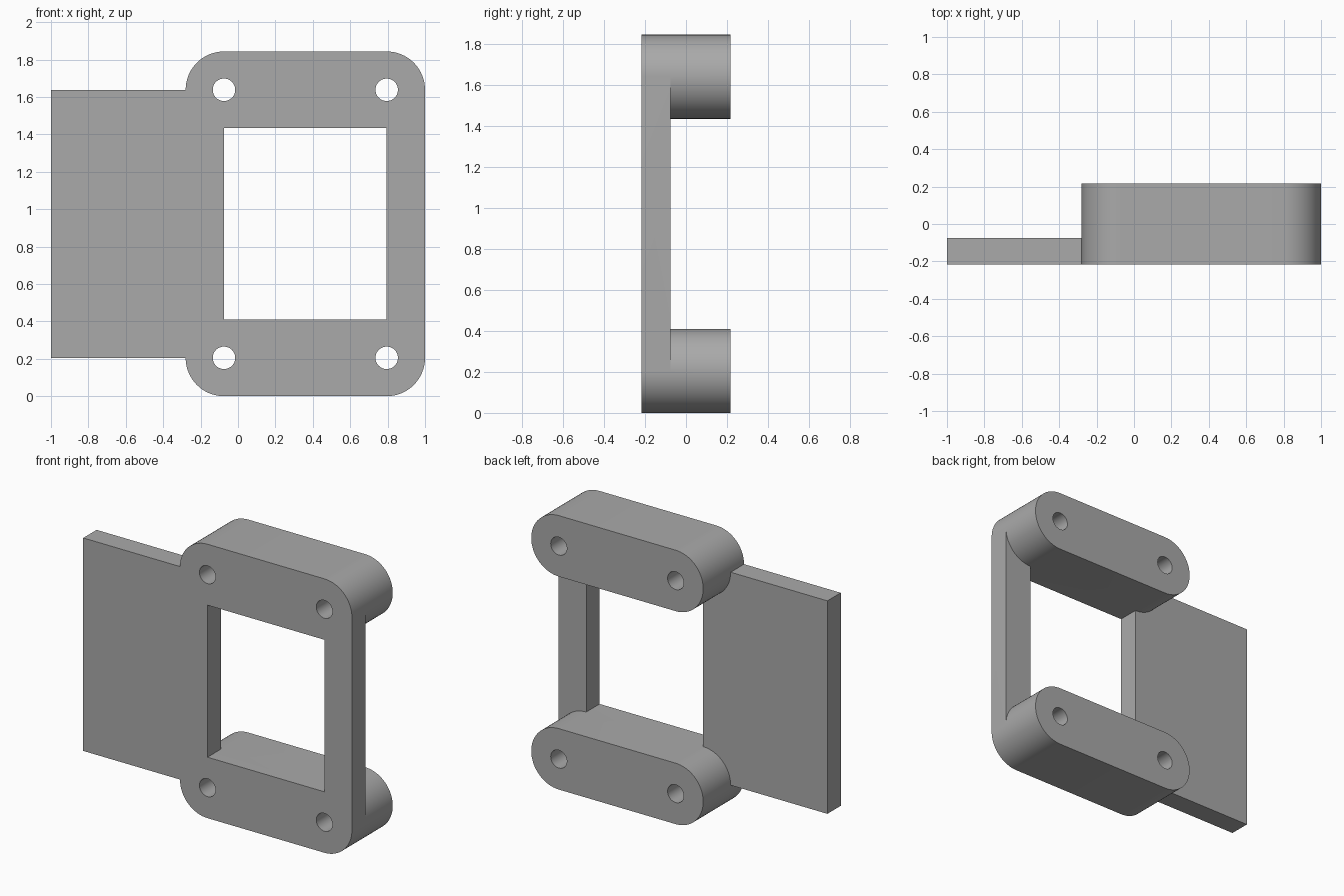
import bpy, bmesh
from math import pi, cos, sin

if "Cube" in bpy.data.objects:
    bpy.data.objects.remove(bpy.data.objects["Cube"])

FRONT, STEP, BACK = -0.217, -0.075, 0.217   # depth levels
XL, XR = -0.075, 0.795                      # bolt hole columns
ZB, ZT = 0.205, 1.638                       # bolt hole rows
R, HOLE = 0.205, 0.06
SEG = 16                                    # segments per quarter turn

grey = bpy.data.materials.new("plain grey")
grey.use_nodes = True
grey.diffuse_color = (0.4, 0.4, 0.4, 1)
grey.node_tree.nodes["Principled BSDF"].inputs["Base Color"].default_value = (0.4, 0.4, 0.4, 1)


def arc(cx, cz, r, start, quarters):
    """Points of an arc, counted in quarter turns."""
    n = SEG * quarters
    return [(cx + r * cos((start + quarters * i / n) * pi / 2),
             cz + r * sin((start + quarters * i / n) * pi / 2)) for i in range(n + 1)]


def prism(name, outline, y0, y1):
    """Extrude an x-z outline from y0 to y1."""
    bm = bmesh.new()
    face = bm.faces.new([bm.verts.new((x, y0, z)) for x, z in outline])
    grown = bmesh.ops.extrude_face_region(bm, geom=[face])["geom"]
    for v in grown:
        if isinstance(v, bmesh.types.BMVert):
            v.co.y = y1
    bmesh.ops.recalc_face_normals(bm, faces=bm.faces)
    mesh = bpy.data.meshes.new(name)
    bm.to_mesh(mesh)
    bm.free()
    obj = bpy.data.objects.new(name, mesh)
    bpy.context.collection.objects.link(obj)
    mesh.materials.append(grey)
    return obj


def combine(target, other, operation):
    """Apply a boolean and discard the helper."""
    other.hide_render = True
    mod = target.modifiers.new(operation, "BOOLEAN")
    mod.operation, mod.solver, mod.object = operation, "EXACT", other
    bpy.context.view_layer.objects.active = target
    bpy.ops.object.modifier_apply(modifier=mod.name)
    bpy.data.objects.remove(other)


# Front plate: rounded frame with a flat tab on its right
outline = (arc(XR, ZB, R, 3, 1) + arc(XR, ZT, R, 0, 1) + arc(XL, ZT, R, 1, 1)
           + [(-1, ZT), (-1, ZB)] + arc(XL, ZB, R, 2, 1))
bracket = prism("mounting_bracket", outline, FRONT, STEP)

# Window through the plate
z0, z1 = ZB + R, ZT - R
window = prism("window_cutter", [(XL, z0), (XR, z0), (XR, z1), (XL, z1)],
               FRONT - 0.1, STEP + 0.1)
combine(bracket, window, "DIFFERENCE")

# Round-ended spacer bars behind the plate
for z in (ZB, ZT):
    bar = prism("spacer_bar", arc(XR, z, R, 3, 2) + arc(XL, z, R, 1, 2), STEP, BACK)
    combine(bracket, bar, "UNION")

# Bolt holes through plate and bars
for z in (ZB, ZT):
    for x in (XL, XR):
        hole = prism("hole_cutter", arc(x, z, HOLE, 0, 4)[:-1], FRONT - 0.1, BACK + 0.1)
        combine(bracket, hole, "DIFFERENCE")

# Smooth rounded walls, sharp edges
bpy.ops.object.select_all(action="DESELECT")
bracket.select_set(True)
bpy.context.view_layer.objects.active = bracket
bpy.ops.object.shade_smooth_by_angle(angle=pi / 6)
